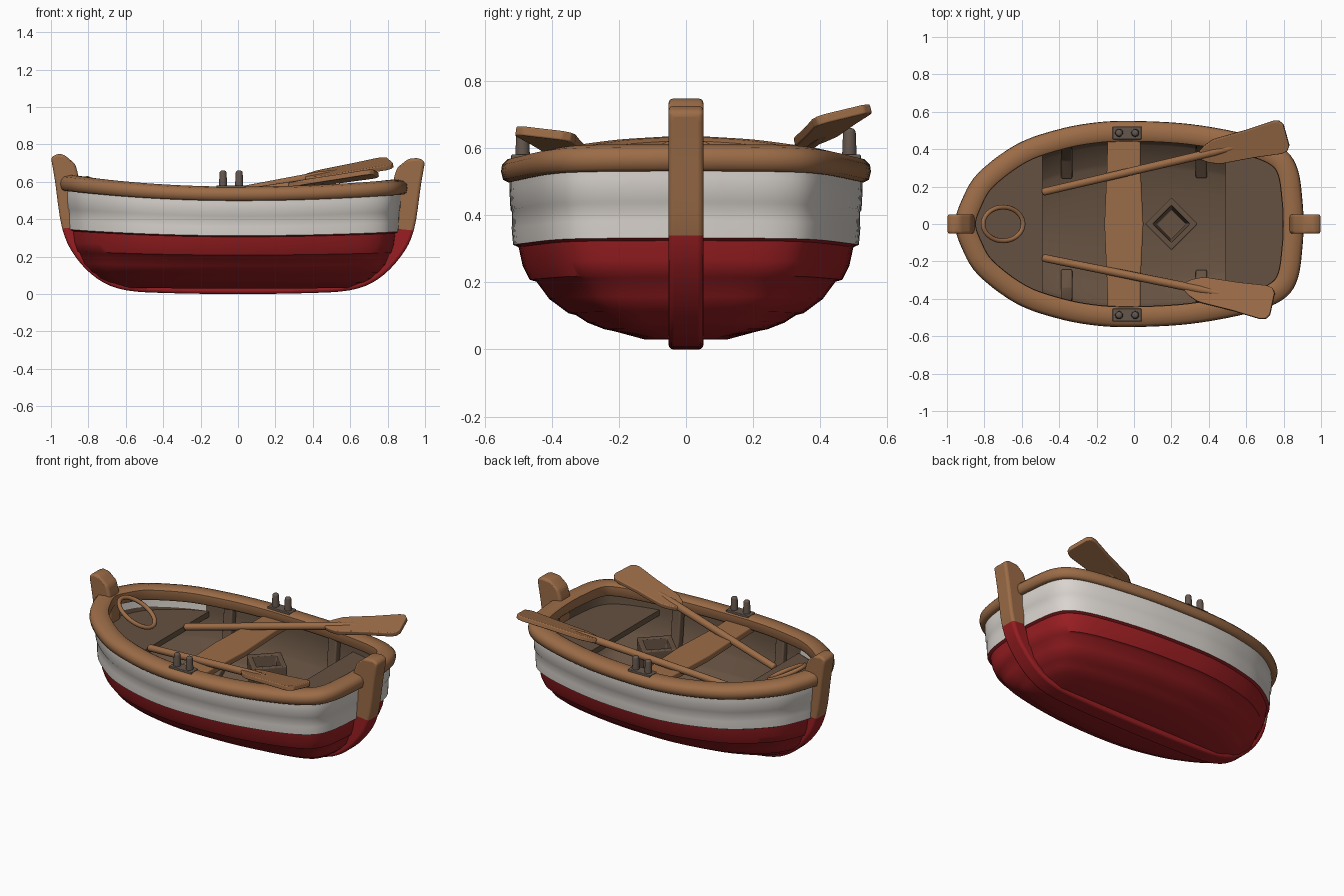
import bpy, bmesh, math
from mathutils import Vector, Matrix

if "Cube" in bpy.data.objects:
    bpy.data.objects.remove(bpy.data.objects["Cube"])

def mat(name, r, g, b):
    m = bpy.data.materials.new(name)
    m.diffuse_color = (r, g, b, 1)
    m.use_nodes = True
    m.node_tree.nodes["Principled BSDF"].inputs["Base Color"].default_value = m.diffuse_color
    return m

WOOD = mat("warm wood", 0.33, 0.15, 0.063)
DARK = mat("dark wood", 0.13, 0.083, 0.053)
RED = mat("red paint", 0.32, 0.013, 0.016)
WHITE = mat("white paint", 0.70, 0.66, 0.62)
IRON = mat("dull iron", 0.13, 0.095, 0.075)

def finish(bm, name, mats, bevel=0, angle=35):
    bmesh.ops.remove_doubles(bm, verts=bm.verts, dist=1e-5)
    bmesh.ops.recalc_face_normals(bm, faces=bm.faces)
    me = bpy.data.meshes.new(name)
    bm.to_mesh(me)
    bm.free()
    for m in mats:
        me.materials.append(m)
    for p in me.polygons:
        p.use_smooth = True
    me.set_sharp_from_angle(angle=math.radians(angle))
    ob = bpy.data.objects.new(name, me)
    bpy.context.collection.objects.link(ob)
    if bevel:
        b = ob.modifiers.new("bevel", 'BEVEL')
        b.width, b.segments, b.limit_method = bevel, 3, 'ANGLE'
    return ob

def smooth_path(pts, n):
    """Catmull-Rom through all points."""
    p = [Vector(q) for q in pts]
    p = [2 * p[0] - p[1]] + p + [2 * p[-1] - p[-2]]
    out = []
    for a, b, c, d in zip(p, p[1:], p[2:], p[3:]):
        for i in range(n):
            t = i / n
            out.append(0.5 * (2*b + (c-a)*t + (2*a-5*b+4*c-d)*t*t + (3*b-a-3*c+d)*t**3))
    return out + [p[-2]]

def sheer(x, z):
    return z + (0.052 if x < 0 else 0.036) * (x / 0.9) ** 2 * z / 0.5

def loft(bm, rings, close_ends=False, wrap=False):
    vs = [[bm.verts.new(c) for c in r] for r in rings]
    pairs = list(zip(vs, vs[1:])) + ([(vs[-1], vs[0])] if wrap else [])
    faces = []
    for a, b in pairs:
        n = len(a)
        faces.append([bm.faces.new((a[i], a[(i+1) % n], b[(i+1) % n], b[i])) for i in range(n)])
    if close_ends:
        bm.faces.new(vs[0])
        bm.faces.new(vs[-1])
    return faces

def prism(bm, pts, offset):
    f = bm.faces.new([bm.verts.new(p) for p in pts])
    g = bmesh.ops.extrude_face_region(bm, geom=[f])
    bmesh.ops.translate(bm, vec=offset, verts=[v for v in g['geom'] if isinstance(v, bmesh.types.BMVert)])

# plan outline of the hull at the rim (bow at -x)
half = [(-.92, 0), (-.885, .12), (-.805, .25), (-.61, .395), (-.4, .47), (-.2, .507), (0, .515),
        (.3, .498), (.6, .443), (.77, .378), (.84, .285), (.865, .12), (.87, 0)]
closed = [(half[1][0], -half[1][1])] + half + [(half[-2][0], -half[-2][1])]
half_s = smooth_path(closed, 5)[5:-5]
plan = half_s + [Vector((p.x, -p.y)) for p in half_s[-2:0:-1]]

# hull: overlapping outer strakes, then the inner lining
outer = [(.03, .62, 0), (.03, .68, .24), (.055, .75, .42), (.06, .775, .47), (.08, .82, .57),
         (.102, .845, .635), (.108, .86, .68), (.15, .905, .79), (.202, .93, .865), (.208, .942, .905),
         (.25, .958, .945), (.305, .967, .968), (.312, .985, 1.0), (.36, .988, 1.008), (.408, .99, 1.005),
         (.416, .997, 1.015), (.48, 1, 1.022), (.54, 1, 1.022)]
inner = [(.54, .97, .95), (.45, .965, .945), (.3, .94, .92), (.29, .93, .90), (.2, .88, .84),
         (.19, .87, .82), (.12, .78, .62), (.115, .77, .58), (.09, .7, .36), (.09, .65, 0)]
bm = bmesh.new()
rings = [[(p.x*sx, p.y*sy, sheer(p.x*sx, z)) for p in plan] for z, sx, sy in outer + inner]
for i, fs in enumerate(loft(bm, rings)):
    for f in fs:
        c = f.calc_center_median()
        if i >= len(outer):
            f.material_index = 1 if i == len(outer) and c.x < -.5 else 2
        else:
            f.material_index = 0 if i < 12 else 1
finish(bm, "hull", [RED, WHITE, DARK], angle=45)

# gunwale: rounded section swept around the rim
sec = [(-.075, .515), (-.065, .502), (.015, .498), (.03, .506), (.036, .53), (.033, .55),
       (.018, .566), (-.02, .574), (-.055, .572), (-.072, .562)]
bm = bmesh.new()
rings = []
n = len(plan)
for i, p in enumerate(plan):
    t = (plan[(i+1) % n] - plan[i-1]).normalized()
    nor = Vector((-t.y, t.x))
    rings.append([(*(p + nor*d), sheer(p.x, z)) for d, z in sec])
loft(bm, rings, wrap=True)
finish(bm, "gunwale", [WOOD], angle=50)

# keel with bow and stern posts, as outer and inner edge pairs (x, z, x, z)
bow = [(-.965, .75, -.93, .745), (-1, .73, -.87, .695), (-.978, .6, -.85, .6), (-.94, .35, -.84, .36),
       (-.87, .2, -.78, .22), (-.75, .08, -.68, .13), (-.6, .02, -.55, .08), (-.35, .004, -.35, .06)]
lift = lambda z: z * (.97 if z > .3 else 1)
stern = [(-a, lift(b), -c - (.02 if d > .5 else 0), lift(d)) for a, b, c, d in reversed(bow)]
stern = [(a, b, abs(c) - (.0 if d > .5 else 0), d) for (a, b, c, d) in stern]
keys = [Vector(k) for k in bow + [(0, 0, 0, .05)] + stern]
path = keys[:1] + smooth_path(keys[1:-1], 4) + keys[-1:]
bm = bmesh.new()
rings = [[(k[0], -.052, k[1]), (k[0], .052, k[1]), (k[2], .052, k[3]), (k[2], -.052, k[3])] for k in path]
loft(bm, rings, close_ends=True)
for f in bm.faces:
    f.material_index = 1 if f.calc_center_median().z < .348 else 0
finish(bm, "keel_and_posts", [WOOD, RED], bevel=.015)

# end seats cut from the plan shape
for name, x, side in (("bow_seat", -.49, 1), ("stern_seat", .49, -1)):
    bm = bmesh.new()
    bm.faces.new([bm.verts.new((p.x*.965, p.y*.94, .43)) for p in plan])
    bmesh.ops.bisect_plane(bm, geom=bm.verts[:] + bm.edges[:] + bm.faces[:], plane_co=(x, 0, 0),
                           plane_no=(side, 0, 0), clear_outer=True)
    g = bmesh.ops.extrude_face_region(bm, geom=bm.faces[:])
    bmesh.ops.translate(bm, vec=(0, 0, .035), verts=[v for v in g['geom'] if isinstance(v, bmesh.types.BMVert)])
    finish(bm, name, [DARK])

# middle seat, slightly bowed
bm = bmesh.new()
prism(bm, [(-.14, -.48, .48), (.035, -.48, .48), (.035, -.3, .48), (.05, 0, .48), (.035, .3, .48), (.035, .48, .48),
           (-.14, .48, .48), (-.145, .3, .48), (-.158, .0, .48), (-.145, -.3, .48)], (0, 0, .04))
finish(bm, "middle_seat", [WOOD], bevel=.008)

# ribs
bm = bmesh.new()
for x, w in ((-.36, .92), (.36, .93)):
    for s in (-1, 1):
        prism(bm, [(x-.03, s*y*w, z) for y, z in ((.5, .52), (.45, .52), (.43, .32), (.37, .2), (.26, .13),
                                                  (.3, .1), (.42, .18), (.48, .3))], (.06, 0, 0))
finish(bm, "ribs", [DARK], bevel=.008)

# open square bailing box, turned on its corner
bm = bmesh.new()
rings = [[(.2 + r*math.cos(k*math.pi/2), r*math.sin(k*math.pi/2), z) for k in range(4)]
         for r, z in ((.10, .09), (.14, .46), (.14, .5), (.1, .5), (.08, .3))]
loft(bm, rings, close_ends=True)
finish(bm, "bailing_box", [DARK], bevel=.006)

# oars: round shaft and rounded blade
def oar(name, start, tip, across):
    start, tip = Vector(start), Vector(tip)
    L = (tip - start).length
    X = (tip - start).normalized()
    W = Vector(across)
    W = (W - X * W.dot(X)).normalized()
    N = X.cross(W)
    bm = bmesh.new()
    loft(bm, [[(x, r*math.cos(a*math.pi/6), r*math.sin(a*math.pi/6)) for a in range(12)]
              for x, r in ((0, .014), (.008, .021), (.15, .021), (L-.4, .023), (L-.25, .012))], close_ends=True)
    side = [(L-.48, .024), (L-.45, .045), (L-.40, .066), (L-.37, .07), (L-.2, .078), (L-.05, .092),
            (L-.018, .085), (L, .06)]
    prism(bm, [(x, y, -.014) for x, y in side] + [(x, -y, -.014) for x, y in reversed(side)], (0, 0, .028))
    m = Matrix((X, W, N)).transposed().to_4x4()
    bm.transform(Matrix.Translation(start) @ m)
    finish(bm, name, [WOOD], bevel=.009)

oar("oar_back", (-.49, .17, .46), (.815, .475, .703), (-.2, 1, .25))
oar("oar_front", (-.49, -.18, .465), (.74, -.428, .645), (-.2, -1, .12))

# rowlocks: plate with two pegs on each side
for name, y in (("rowlock_back", .487), ("rowlock_front", -.487)):
    bm = bmesh.new()
    bmesh.ops.create_cube(bm, size=1, matrix=Matrix.Translation((-.037, y, .566)) @ Matrix.Diagonal((.155, .068, .03, 1)))
    for x in (-.08, .006):
        loft(bm, [[(x + r*math.cos(a*math.pi/6), y + r*math.sin(a*math.pi/6), z) for a in range(12)]
                  for r, z in ((.022, .57), (.019, .645), (.017, .655), (.009, .66))], close_ends=True)
    finish(bm, name, [IRON], bevel=.004)

# rope ring leaning at the bow
bm = bmesh.new()
rings = []
for i in range(40):
    a = i * math.tau / 40
    rings.append([((.122 + .013*math.cos(b))*math.cos(a), (.09 + .013*math.cos(b))*math.sin(a), .013*math.sin(b))
                  for b in (k*math.tau/8 for k in range(8))])
loft(bm, rings, wrap=True)
bm.transform(Matrix.Translation((-.70, 0, .56)) @ Matrix.Rotation(math.radians(29), 4, 'Y'))
finish(bm, "rope_ring", [WOOD], angle=60)
